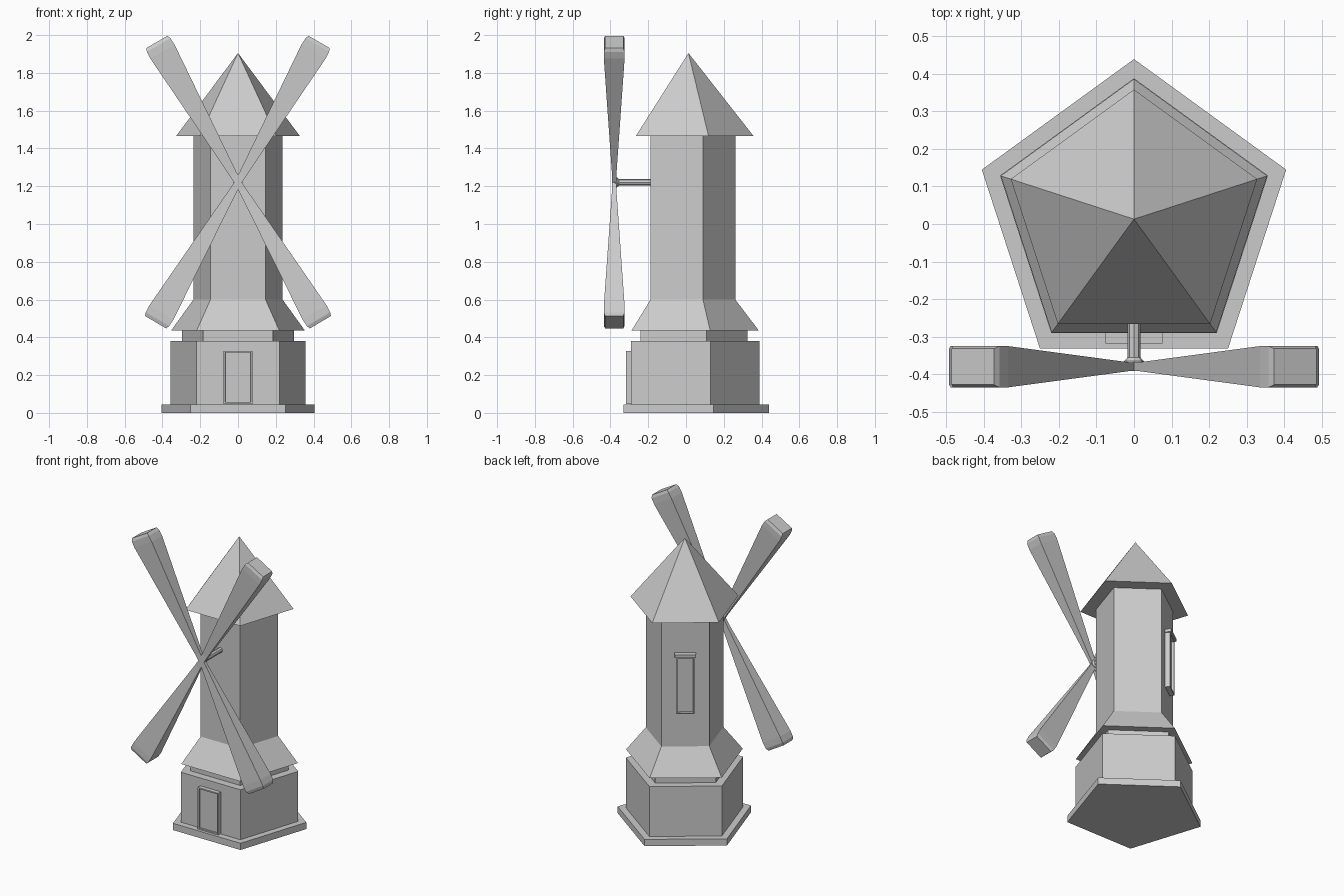
import bpy, bmesh, math
from mathutils import Vector, Matrix

if "Cube" in bpy.data.objects:
    bpy.data.objects.remove(bpy.data.objects["Cube"], do_unlink=True)

GREY = (0.6, 0.6, 0.6, 1.0)
mat = bpy.data.materials.new("plain grey")
mat.use_nodes = True
mat.diffuse_color = GREY
mat.node_tree.nodes["Principled BSDF"].inputs["Base Color"].default_value = GREY

CENTRE_Y = 0.013      # centre of the five-sided tower
AXLE_Z = 1.22
BLADE_Y = -0.38


def finish(name, bm, matrix=None):
    if matrix:
        bm.transform(matrix)
    bmesh.ops.recalc_face_normals(bm, faces=bm.faces)
    mesh = bpy.data.meshes.new(name)
    bm.to_mesh(mesh)
    bm.free()
    mesh.materials.append(mat)
    obj = bpy.data.objects.new(name, mesh)
    bpy.context.collection.objects.link(obj)
    return obj


def loft(name, rings, matrix=None):
    """Skin equal-sized rings of points and cap both ends."""
    bm = bmesh.new()
    loops = [[bm.verts.new(p) for p in ring] for ring in rings]
    n = len(loops[0])
    for a, b in zip(loops, loops[1:]):
        for i in range(n):
            j = (i + 1) % n
            bm.faces.new((a[i], a[j], b[j], b[i]))
    bm.faces.new(loops[0])
    bm.faces.new(loops[-1])
    return finish(name, bm, matrix)


def polygon(radius, z, sides=5):
    turn = 2 * math.pi / sides
    return [(radius * math.cos(math.pi / 2 + i * turn),
             radius * math.sin(math.pi / 2 + i * turn), z) for i in range(sides)]


def rectangle(half_w, half_d, z):
    return [(sx * half_w, sy * half_d, z)
            for sx, sy in ((-1, -1), (1, -1), (1, 1), (-1, 1))]


def tier(name, *profile):
    loft(name, [polygon(r, z) for r, z in profile],
         Matrix.Translation((0, CENTRE_Y, 0)))


def wall_matrix(angle, wall_radius, z):
    """Place a part on a wall: its local -y points out of the wall."""
    a = math.radians(angle)
    apothem = wall_radius * math.cos(math.pi / 5)
    spot = Vector((math.cos(a) * apothem, CENTRE_Y + math.sin(a) * apothem, z))
    return Matrix.Translation(spot) @ Matrix.Rotation(a + math.pi / 2, 4, 'Z')


def box(width, depth, z0, z1):
    """Box whose back sinks slightly into the wall."""
    bm = bmesh.new()
    bmesh.ops.create_cube(bm, size=1)
    bmesh.ops.scale(bm, vec=(width, depth + 0.01, z1 - z0), verts=bm.verts)
    bmesh.ops.translate(bm, vec=(0, 0.005 - depth / 2, (z0 + z1) / 2), verts=bm.verts)
    return bm


def framed_panel(name, width, depth, height, rim, recess, matrix):
    bm = box(width, depth, 0, height)
    bm.normal_update()
    front = min(bm.faces, key=lambda f: f.calc_center_median().y)
    bmesh.ops.inset_individual(bm, faces=[front], thickness=rim)
    pushed = bmesh.ops.inset_individual(bm, faces=[front], thickness=0.001)
    bmesh.ops.translate(bm, vec=(0, recess, 0), verts=front.verts)
    finish(name, bm, matrix)


# Five-sided building, from the ground up
tier("base_slab", (0.426, 0), (0.426, 0.045))
tier("lower_house", (0.375, 0.045), (0.375, 0.38))
tier("neck", (0.313, 0.38), (0.313, 0.435))
tier("skirt_roof", (0.373, 0.435), (0.248, 0.6))
tier("tower", (0.248, 0.6), (0.248, 1.465))

# Pointed roof with a flat underside
bm = bmesh.new()
eaves = [bm.verts.new(p) for p in polygon(0.345, 1.465)]
peak = bm.verts.new((0, 0, 1.905))
bm.faces.new(eaves)
for i, v in enumerate(eaves):
    bm.faces.new((v, eaves[(i + 1) % len(eaves)], peak))
finish("roof", bm, Matrix.Translation((0, CENTRE_Y, 0)))

# Door on the front wall
framed_panel("door", 0.152, 0.028, 0.28, 0.012, 0.01, wall_matrix(-90, 0.375, 0.048))

# Tall window with a lintel on the right rear wall
window_spot = wall_matrix(126, 0.248, 0.83)
framed_panel("window", 0.112, 0.03, 0.38, 0.012, 0.015, window_spot)
finish("window_lintel", box(0.13, 0.04, 0.38, 0.4), window_spot)

# Axle with a flared end
axle = [(0.017, 0), (0.017, 0.17), (0.026, 0.18), (0.026, 0.192)]
loft("axle", [polygon(r, z, 8) for r, z in axle],
     Matrix.Translation((0, -0.185, AXLE_Z)) @ Matrix.Rotation(math.pi / 2, 4, 'X'))

# Four blades, widening outwards with chamfered tips
blade = [(0.018, 0.011, 0), (0.02, 0.011, 0.05), (0.074, 0.055, 0.8),
         (0.072, 0.055, 0.84), (0.065, 0.048, 0.859)]
for name, tilt in (("upper_left", 30), ("upper_right", -30),
                   ("lower_left", 149.5), ("lower_right", -149.5)):
    loft(name + "_blade", [rectangle(*step) for step in blade],
         Matrix.Translation((0, BLADE_Y, AXLE_Z))
         @ Matrix.Rotation(math.radians(tilt), 4, 'Y'))
